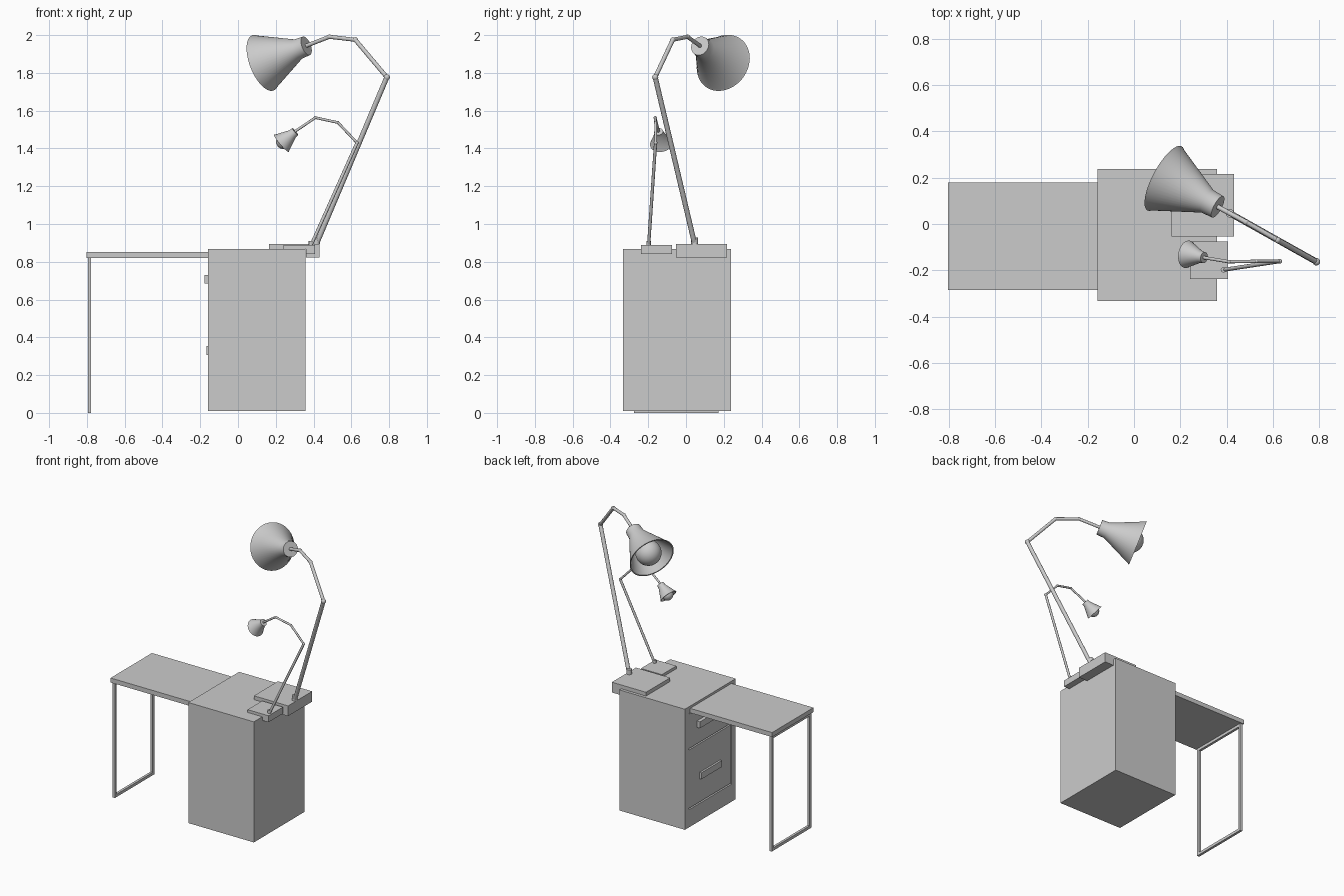
import bpy, bmesh, math
from mathutils import Vector

if "Cube" in bpy.data.objects:
    bpy.data.objects.remove(bpy.data.objects["Cube"])


def finish(name, bm, smooth=False):
    bmesh.ops.recalc_face_normals(bm, faces=bm.faces)
    me = bpy.data.meshes.new(name)
    bm.to_mesh(me)
    bm.free()
    ob = bpy.data.objects.new(name, me)
    bpy.context.collection.objects.link(ob)
    if smooth:
        bpy.ops.object.select_all(action='DESELECT')
        ob.select_set(True)
        bpy.context.view_layer.objects.active = ob
        bpy.ops.object.shade_smooth_by_angle(angle=math.radians(35))
    return ob


def add_box(bm, x, y, z):
    g = bmesh.ops.create_cube(bm, size=1)
    for v in g['verts']:
        v.co = Vector([(a + b) / 2 + c * (b - a) for (a, b), c in zip((x, y, z), v.co)])


def boxes(name, *specs):
    bm = bmesh.new()
    for s in specs:
        add_box(bm, *s)
    return finish(name, bm)


def lathe(name, a, b, profile, seg=32, closed=False):
    """Revolve (distance, radius) points about the axis from a towards b."""
    a, b = Vector(a), Vector(b)
    q = Vector((0, 0, 1)).rotation_difference(b - a)
    bm = bmesh.new()
    rings = []
    for d, r in profile:
        if r < 1e-6:
            rings.append([bm.verts.new(a + q @ Vector((0, 0, d)))] * seg)
        else:
            rings.append([bm.verts.new(a + q @ Vector((r * math.cos(t), r * math.sin(t), d)))
                          for t in (2 * math.pi * i / seg for i in range(seg))])
    for r0, r1 in zip(rings, rings[1:]):
        for i in range(seg):
            j = (i + 1) % seg
            vs = list(dict.fromkeys((r0[i], r0[j], r1[j], r1[i])))
            if len(vs) > 2:
                bm.faces.new(vs)
    return finish(name, bm, True)


def rod(name, a, b, r, seg=16):
    n = (Vector(b) - Vector(a)).length
    return lathe(name, a, b, [(0, 0), (0, r), (n, r), (n, 0)], seg)


def ball(name, c, r, seg=24):
    bm = bmesh.new()
    bmesh.ops.create_uvsphere(bm, u_segments=seg, v_segments=seg // 2, radius=r)
    bmesh.ops.translate(bm, vec=c, verts=bm.verts)
    return finish(name, bm, True)


def lamp(name, joints, radii, shade_a, shade_b, cap_r, rim_r, wall, bulb_r, bulb_back):
    # jointed arm
    for i, (p, q) in enumerate(zip(joints, joints[1:])):
        rod(f"{name}_arm_{i + 1}", p, q, radii[i])
        if i:
            ball(f"{name}_joint_{i}", p, radii[i - 1] * 1.2, 16)
    # collar on the base
    foot = Vector(joints[0])
    k = radii[0] * 1.35
    rod(f"{name}_collar", foot, foot + Vector((0, 0, k * 2)), k)
    # hollow shade with a closed cap
    a, b = Vector(shade_a), Vector(shade_b)
    n = (b - a).length
    outer = [(0, 0), (0, cap_r), (n * .2, cap_r * 1.06), (n * .97, rim_r * .96), (n, rim_r)]
    inner = [(n, rim_r - wall), (n * .96, rim_r * .96 - wall), (n * .22, cap_r - wall), (n * .22, 0)]
    lathe(f"{name}_shade", a, b, outer + inner, 48)
    # bulb and its socket
    ax = (b - a).normalized()
    c = b - ax * bulb_back
    ball(f"{name}_bulb", c, bulb_r, 32)
    rod(f"{name}_bulb_socket", a + ax * n * .2, c, bulb_r * .45)


# desk top and leg frame
boxes("desk_top", ((-.803, -.158), (-.286, .179), (.82, .852)))
lx, b = (-.795, -.777), .02
boxes("desk_leg_frame",
      (lx, (-.274, .171), (0, b)), (lx, (-.274, .171), (.80, .82)),
      (lx, (-.274, -.274 + b), (b, .80)), (lx, (.171 - b, .171), (b, .80)))

# cabinet carcass, open on the drawer side
X, Y, Z = (-.158, .358), (-.333, .238), (.01, .868)
boxes("cabinet_body", ((-.138, .358), Y, Z))
xf = (-.158, -.138)
boxes("cabinet_face_frame",
      (xf, (-.333, -.288), Z), (xf, (.193, .238), Z),
      (xf, (-.288, .193), (.82, .868)), (xf, (-.288, .193), (.01, .135)))

# drawer fronts and handles
for label, z0, z1, hz, hw, hx in (("upper", .567, .814, .707, .145, -.178),
                                  ("lower", .142, .557, .33, .115, -.168)):
    boxes(f"{label}_drawer_front", ((-.154, -.137), (-.281, .186), (z0, z1)))
    boxes(f"{label}_drawer_handle",
          ((hx, -.152), (-.048 - hw, -.048 + hw), (hz - .023, hz + .023)))

# lamp bases hooked over the cabinet edge
boxes("large_lamp_base", ((.163, .432), (-.054, .217), (.868, .895)),
      ((.361, .432), (-.054, .217), (.822, .868)))
boxes("small_lamp_base", ((.242, .407), (-.238, -.075), (.868, .888)),
      ((.361, .407), (-.238, -.075), (.842, .868)))

# large lamp
lamp("large_lamp",
     [(.415, .046, .893), (.788, -.163, 1.777), (.621, -.07, 1.975),
      (.484, .008, 1.991), (.36, .075, 1.943)],
     [.0135, .0115, .0105, .0105],
     (.362, .074, 1.943), (.132, .197, 1.853), .052, .157, .008, .085, .05)

# small lamp
lamp("small_lamp",
     [(.386, -.198, .886), (.63, -.161, 1.43), (.529, -.161, 1.537),
      (.41, -.163, 1.563), (.30, -.145, 1.489)],
     [.0085, .007, .007, .007],
     (.303, -.145, 1.489), (.23, -.131, 1.427), .024, .06, .004, .04, .015)
